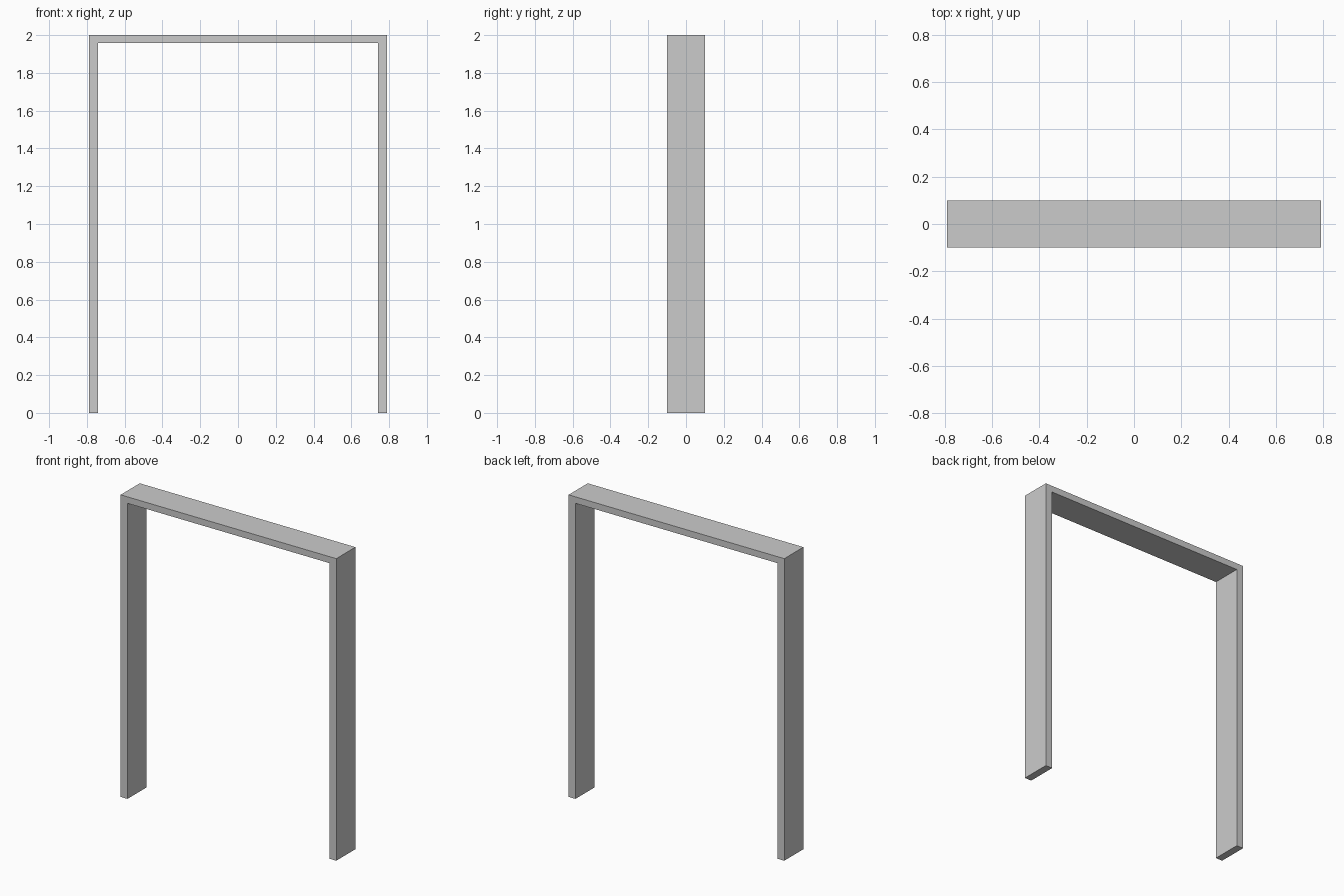
import bpy
import bmesh

if "Cube" in bpy.data.objects:
    bpy.data.objects.remove(bpy.data.objects["Cube"])

HALF_W = 0.79    # outer half width
JAMB = 0.05      # thickness of the uprights
HEAD = 0.043     # thickness of the top rail
HEIGHT = 2.0
DEPTH = 0.2


def extruded_profile(name, points, depth):
    """Extrude an x-z outline along y, centred on y = 0."""
    bm = bmesh.new()
    face = bm.faces.new([bm.verts.new((x, -depth / 2, z)) for x, z in points])
    result = bmesh.ops.extrude_face_region(bm, geom=[face])
    verts = [v for v in result["geom"] if isinstance(v, bmesh.types.BMVert)]
    bmesh.ops.translate(bm, verts=verts, vec=(0, depth, 0))
    bmesh.ops.recalc_face_normals(bm, faces=bm.faces)
    mesh = bpy.data.meshes.new(name)
    bm.to_mesh(mesh)
    bm.free()
    obj = bpy.data.objects.new(name, mesh)
    bpy.context.collection.objects.link(obj)
    return obj


# Door frame: one seamless U-shaped outline, right half mirrored to the left
inner = HALF_W - JAMB
right = [(inner, HEIGHT - HEAD), (inner, 0), (HALF_W, 0), (HALF_W, HEIGHT)]
left = [(-x, z) for x, z in reversed(right)]
extruded_profile("door_frame", right + left, DEPTH)
